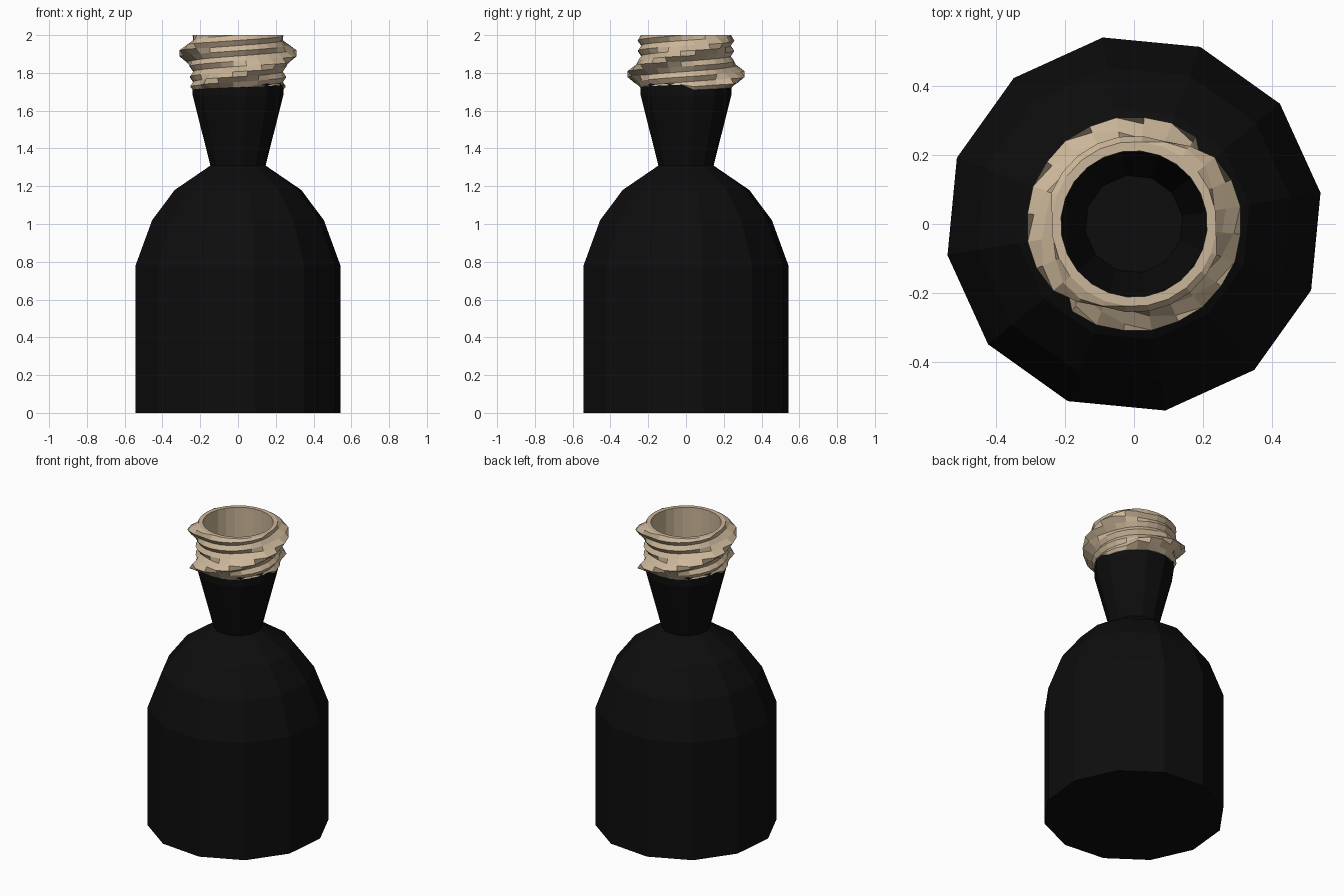
import bpy, bmesh, math

cube = bpy.data.objects.get("Cube")
if cube:
    bpy.data.objects.remove(cube, do_unlink=True)

TURN = math.radians(9.5)


def material(name, rgb, roughness):
    m = bpy.data.materials.new(name)
    m.use_nodes = True
    m.diffuse_color = (*rgb, 1)
    bsdf = m.node_tree.nodes["Principled BSDF"]
    bsdf.inputs["Base Color"].default_value = (*rgb, 1)
    bsdf.inputs["Roughness"].default_value = roughness
    return m


black = material("black glass", (0.004, 0.004, 0.004), 0.6)
tan = material("tan cord", (0.6, 0.47, 0.32), 0.9)


def loft(name, columns, mat, recalc=True):
    """Join neighbouring columns of (radius, angle, z) points into a skin."""
    bm = bmesh.new()
    grid = [[bm.verts.new((r * math.cos(a), r * math.sin(a), z)) for r, a, z in col]
            for col in columns]
    for left, right in zip(grid, grid[1:]):
        for k in range(len(left) - 1):
            bm.faces.new((left[k], right[k], right[k + 1], left[k + 1]))
    bmesh.ops.remove_doubles(bm, verts=bm.verts, dist=0.0005)
    bmesh.ops.dissolve_degenerate(bm, edges=bm.edges, dist=0.0005)
    if recalc:
        bmesh.ops.recalc_face_normals(bm, faces=bm.faces)
    mesh = bpy.data.meshes.new(name)
    bm.to_mesh(mesh)
    bm.free()
    mesh.materials.append(mat)
    obj = bpy.data.objects.new(name, mesh)
    bpy.context.collection.objects.link(obj)
    return obj


def lathe(name, profile, mat, sides=12):
    angles = [TURN + math.tau * i / sides for i in range(sides + 1)]
    return loft(name, [[(r, a, z) for r, z in profile] for a in angles], mat)


# Bottle body with faceted shoulders
lathe("bottle_body", [(0, 0), (0.55, 0), (0.55, 0.78), (0.461, 1.02),
                      (0.34, 1.18), (0.147, 1.31), (0, 1.31)], black)

# Flared hollow neck
lathe("bottle_neck", [(0, 1.305), (0.147, 1.305), (0.243, 1.68), (0.243, 1.745),
                      (0.216, 1.745), (0.216, 1.62), (0.143, 1.315), (0, 1.315)], black)

# Cord wrap: fine winding ridges plus two broad spiral flanges
STEP, TOP, COLS = 0.0275, 2.0, 24


def flange(angle, z):
    best = 0
    for start in (0, math.pi):
        a = (angle - math.radians(35) - start) % math.tau
        height = 1.725 + 0.22 * a / math.pi
        fade = max(0, min(1, a / 0.3, (1.25 * math.pi - a) / 0.8))
        best = max(best, 0.085 * fade * max(0, 1 - abs(z - height) / 0.055))
    return best


columns = []
for i in range(COLS + 1):
    angle = TURN + math.tau * i / COLS
    low = 1.71 + 0.03 * ((2 * i / COLS) % 1)
    col = [(0.215, angle, low), (0.243, angle, low)]
    for k in range(-6, 13):
        z = 1.70 + STEP * (k + 4 * i / COLS)
        if z <= low + 0.004:
            col.append((0.243, angle, low))
        elif z >= TOP - 0.004:
            col.append((0.24, angle, TOP))
        else:
            ridge = 0.257 if k % 2 else 0.235
            col.append((max(ridge, 0.238 + flange(angle, z)), angle, z))
    col += [(0.24, angle, TOP), (0.213, angle, TOP), (0.215, angle, low)]
    columns.append(col)
loft("cord_wrap", columns, tan)
